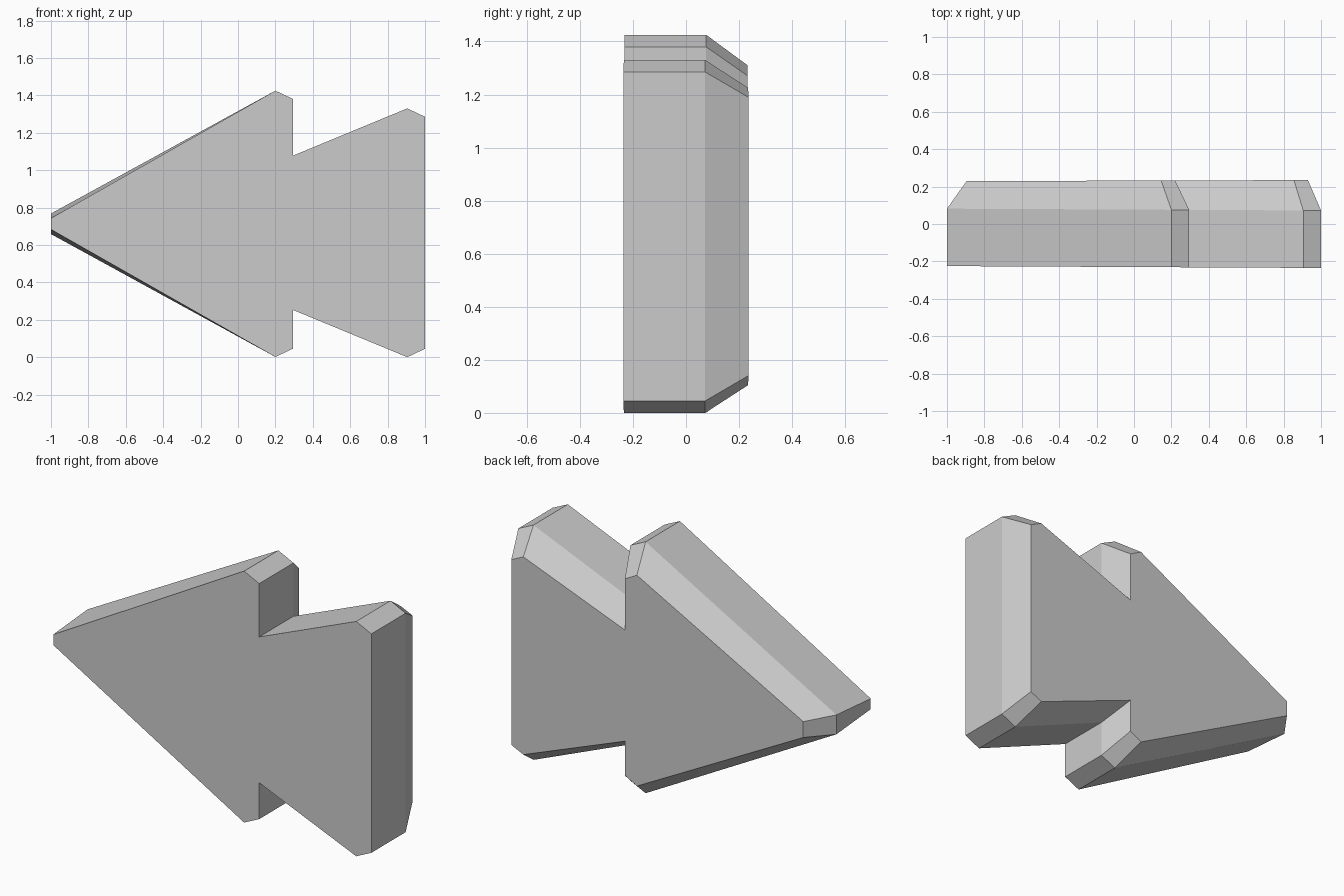
import bpy
import bmesh

cube = bpy.data.objects.get("Cube")
if cube:
    bpy.data.objects.remove(cube, do_unlink=True)

# Single flat grey
grey = bpy.data.materials.new("plain_grey")
grey.use_nodes = True
color = (0.6, 0.6, 0.6, 1)
grey.diffuse_color = color
grey.node_tree.nodes["Principled BSDF"].inputs["Base Color"].default_value = color

HEAD_Z, TAIL_Z = 0.713, 0.665   # centre heights of the two arrow sections

# Each section: depth, depth slope along x, then half outline as (x, half height)
front = (-0.23, -0.005, [(-1, 0.03), (0.2, 0.712), (0.295, 0.667),
                         (0.295, 0.413), (0.905, 0.665), (1, 0.62)])
middle = (0.077, -0.005, [(-1, 0.055), (0.2, 0.712), (0.295, 0.667),
                          (0.295, 0.413), (0.905, 0.665), (1, 0.62)])
back = (0.232, 0.003, [(-0.895, 0.045), (0.145, 0.597), (0.22, 0.557),
                       (0.22, 0.315), (0.855, 0.56), (0.93, 0.525)])


def add_ring(bm, section):
    """Mirror a half outline about its centre line into a closed ring."""
    depth, slope, half = section
    centres = [HEAD_Z] * 3 + [TAIL_Z] * 3
    points = [(x, c + h) for (x, h), c in zip(half, centres)]
    points += [(x, c - h) for (x, h), c in reversed(list(zip(half, centres)))]
    return [bm.verts.new((x, depth + slope * x, z)) for x, z in points]


# Double arrow slab with a chamfered back
bm = bmesh.new()
rings = [add_ring(bm, s) for s in (front, middle, back)]
for a, b in zip(rings, rings[1:]):
    for i in range(len(a)):
        j = (i + 1) % len(a)
        bm.faces.new((a[i], a[j], b[j], b[i]))
bm.faces.new(rings[0])
bm.faces.new(rings[-1])
bmesh.ops.recalc_face_normals(bm, faces=bm.faces)

mesh = bpy.data.meshes.new("double_arrow")
bm.to_mesh(mesh)
bm.free()
mesh.materials.append(grey)
arrow = bpy.data.objects.new("double_arrow", mesh)
bpy.context.collection.objects.link(arrow)
